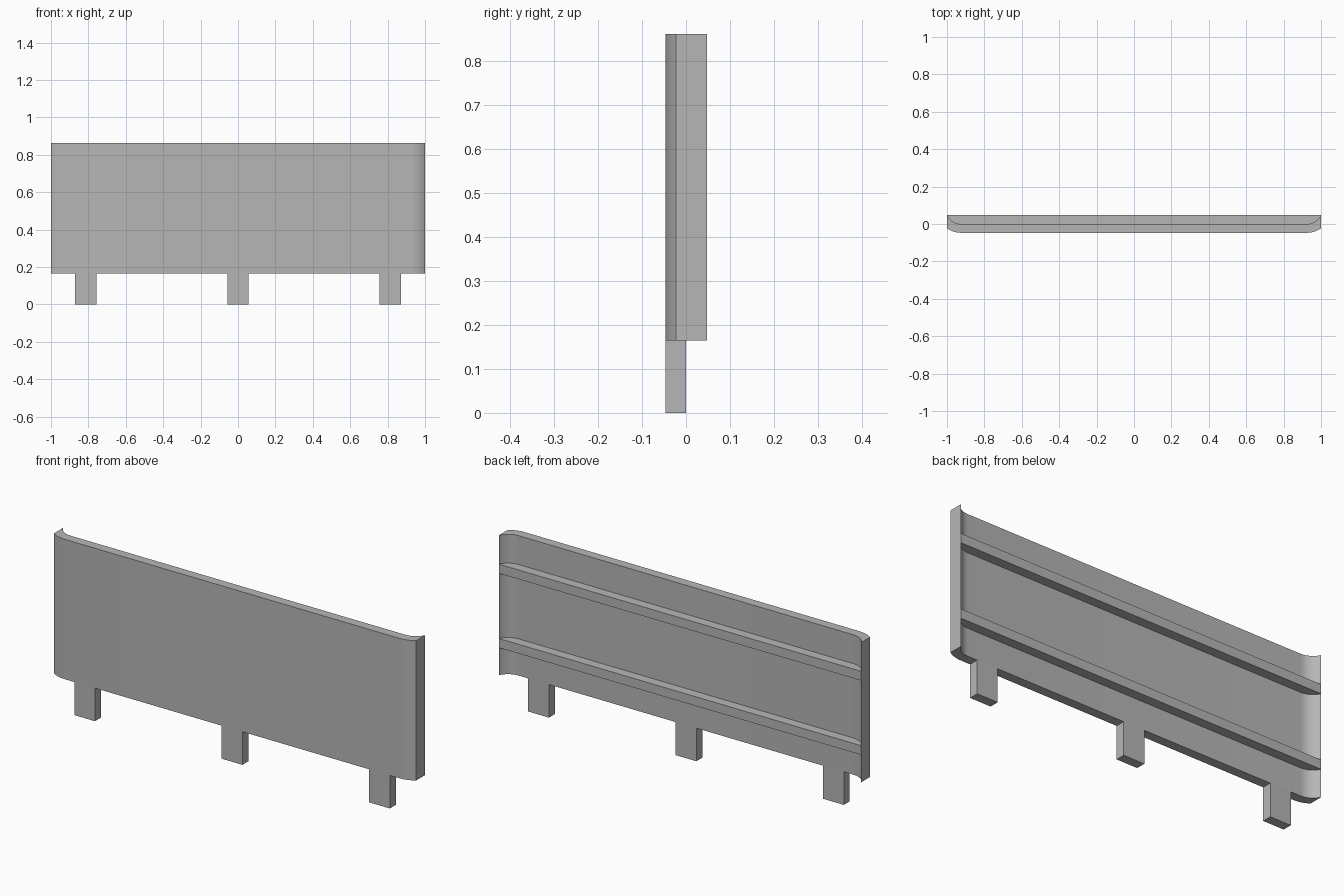
import bpy
import bmesh
from math import asin, sin, cos

cube = bpy.data.objects.get("Cube")
if cube:
    bpy.data.objects.remove(cube, do_unlink=True)

T = 0.047                      # sheet thickness, also rail depth
R = 0.0845                     # inner bend radius
BEND_X = 0.924                 # where the bends begin
BASE, TOP = 0.165, 0.863
ARC_STEPS = 10

grey = bpy.data.materials.new("plain grey")
grey.use_nodes = True
colour = (0.47, 0.47, 0.47, 1)
grey.diffuse_color = colour
grey.node_tree.nodes["Principled BSDF"].inputs["Base Color"].default_value = colour


def bent_line(radius):
    """Plan outline from left to right, with both ends curling backwards."""
    sweep = asin((1 - BEND_X) / radius)
    arc = []
    for i in range(ARC_STEPS + 1):
        a = sweep * i / ARC_STEPS
        arc.append((BEND_X + radius * sin(a), R - radius * cos(a)))
    return [(-x, y) for x, y in reversed(arc)] + arc


def extrude_plan(name, outline, z0, z1):
    """Raise a plan outline into a solid."""
    bm = bmesh.new()
    face = bm.faces.new([bm.verts.new((x, y, z0)) for x, y in outline])
    new = bmesh.ops.extrude_face_region(bm, geom=[face], use_keep_orig=True)
    top = [v for v in new["geom"] if isinstance(v, bmesh.types.BMVert)]
    bmesh.ops.translate(bm, verts=top, vec=(0, 0, z1 - z0))
    bmesh.ops.recalc_face_normals(bm, faces=bm.faces)
    mesh = bpy.data.meshes.new(name)
    bm.to_mesh(mesh)
    bm.free()
    mesh.materials.append(grey)
    obj = bpy.data.objects.new(name, mesh)
    bpy.context.collection.objects.link(obj)
    bpy.ops.object.select_all(action='DESELECT')
    obj.select_set(True)
    bpy.context.view_layer.objects.active = obj
    bpy.ops.object.shade_smooth_by_angle(angle=0.5)
    return obj


# Panel with curled ends
inner = bent_line(R)
outer = bent_line(R + T)
extrude_plan("panel", outer + inner[::-1], BASE, TOP)

# Rails across the back, filling the hollow between the curled ends
for name, z in (("lower_rail", 0.302), ("upper_rail", 0.673)):
    extrude_plan(name, inner, z, z + 0.046)

# Three short legs under the panel
HALF = 0.057
for name, x in (("right_leg", -0.814), ("middle_leg", 0), ("left_leg", 0.814)):
    plan = [(x - HALF, -T), (x + HALF, -T), (x + HALF, 0), (x - HALF, 0)]
    extrude_plan(name, plan, 0, BASE)
